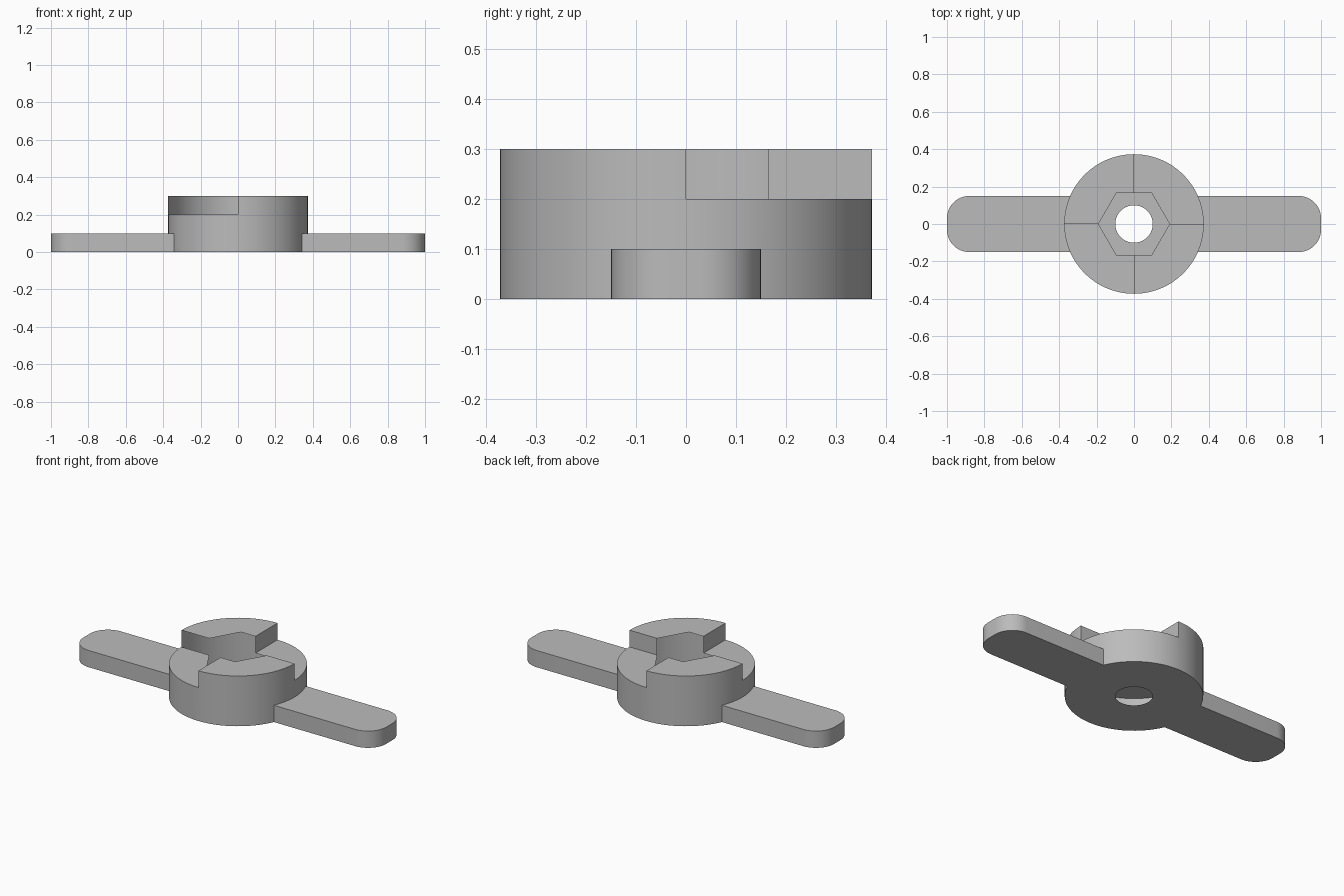
import bpy, bmesh
from math import radians, cos, sin, pi

if "Cube" in bpy.data.objects:
    bpy.data.objects.remove(bpy.data.objects["Cube"], do_unlink=True)

HUB_R, HUB_H = 0.373, 0.3
ARM_HALF_W, ARM_H, CORNER_R = 0.15, 0.1, 0.12
HOLE_R, HEX_R, STEP_Z = 0.1, 0.19, 0.2

grey = bpy.data.materials.new("plain grey")
grey.use_nodes = True
grey.diffuse_color = (0.5, 0.5, 0.5, 1)
grey.node_tree.nodes["Principled BSDF"].inputs["Base Color"].default_value = (0.5, 0.5, 0.5, 1)


def prism(name, outline, z0, z1):
    """Extrude a counter-clockwise outline from z0 to z1."""
    bm = bmesh.new()
    base = bm.faces.new([bm.verts.new((x, y, z0)) for x, y in outline])
    top = bmesh.ops.extrude_face_region(bm, geom=[base], use_keep_orig=True)
    verts = [v for v in top["geom"] if isinstance(v, bmesh.types.BMVert)]
    bmesh.ops.translate(bm, verts=verts, vec=(0, 0, z1 - z0))
    bmesh.ops.recalc_face_normals(bm, faces=bm.faces[:])
    mesh = bpy.data.meshes.new(name)
    bm.to_mesh(mesh)
    bm.free()
    mesh.materials.append(grey)
    obj = bpy.data.objects.new(name, mesh)
    bpy.context.collection.objects.link(obj)
    return obj


def arc(radius, cx=0, cy=0, start=0, sweep=2 * pi, steps=96, closed=False):
    return [(cx + radius * cos(start + sweep * i / steps),
             cy + radius * sin(start + sweep * i / steps))
            for i in range(steps + closed)]


def combine(target, tool, operation):
    """Apply a boolean and discard the tool."""
    bpy.context.view_layer.objects.active = target
    mod = target.modifiers.new(operation, "BOOLEAN")
    mod.operation, mod.object, mod.solver = operation, tool, "EXACT"
    bpy.ops.object.modifier_apply(modifier=mod.name)
    bpy.data.objects.remove(tool, do_unlink=True)


# Round hub joined to a rounded bar that forms both arms
hub = prism("hub_with_arms", arc(HUB_R), 0, HUB_H)
cx, cy = 1 - CORNER_R, ARM_HALF_W - CORNER_R
bar = []
for i, (sx, sy) in enumerate([(1, 1), (-1, 1), (-1, -1), (1, -1)]):
    bar += arc(CORNER_R, sx * cx, sy * cy, i * pi / 2, pi / 2, 16, True)
combine(hub, prism("arms", bar, 0, ARM_H), "UNION")

# Two opposite quarters are cut down to form the steps
for s in (-1, 1):
    quarter = [(0, 0), (s, 0), (s, s), (0, s)]
    combine(hub, prism("quarter_cutter", quarter, STEP_Z, 1), "DIFFERENCE")

# Hexagonal pocket and through hole
combine(hub, prism("hex_cutter", arc(HEX_R, steps=6), ARM_H, 1), "DIFFERENCE")
combine(hub, prism("hole_cutter", arc(HOLE_R, steps=64), -1, 1), "DIFFERENCE")

bpy.ops.object.select_all(action="DESELECT")
hub.select_set(True)
bpy.context.view_layer.objects.active = hub
bpy.ops.object.shade_smooth_by_angle(angle=radians(30))
